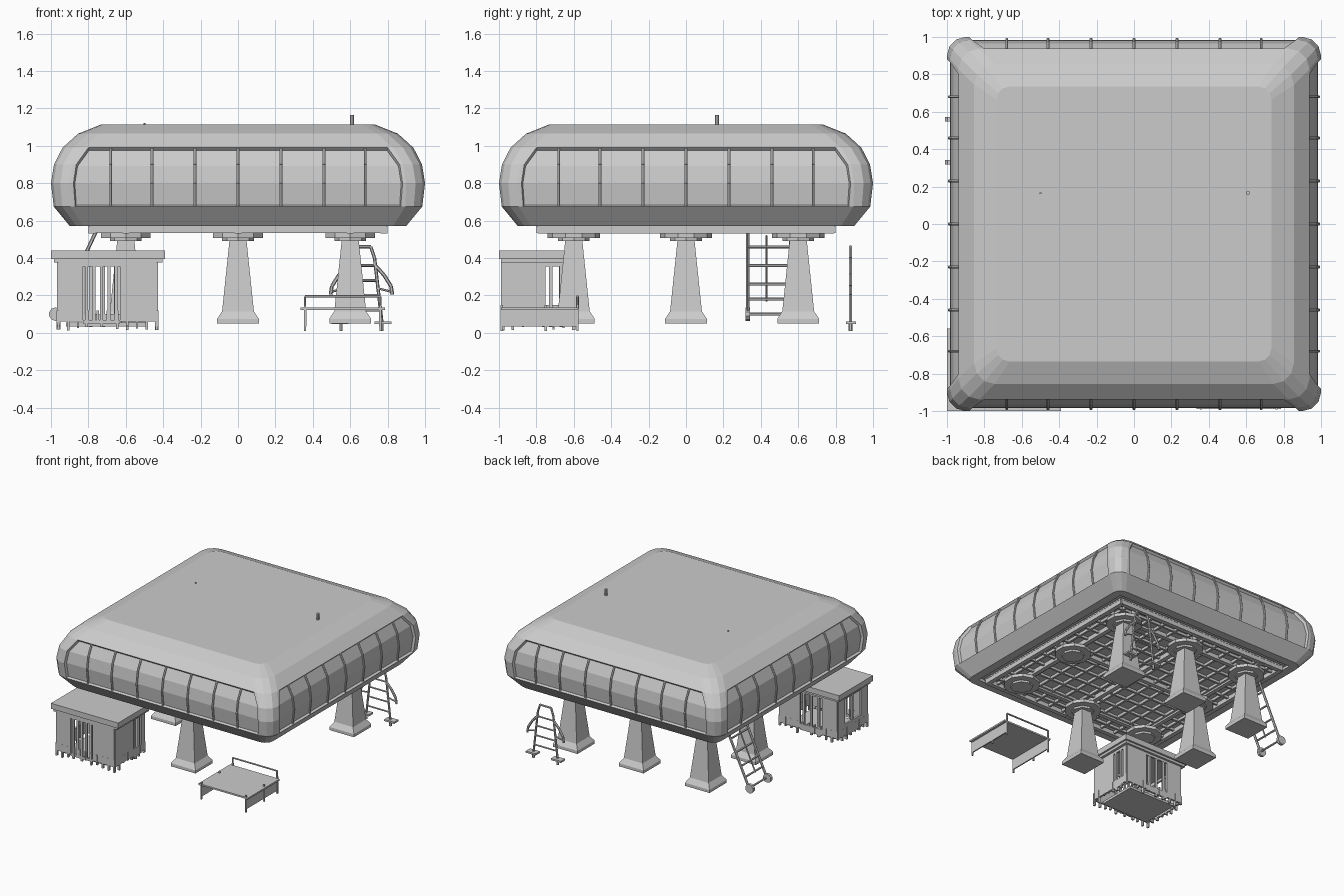
import bpy, bmesh, math, random
from mathutils import Vector, Matrix

if "Cube" in bpy.data.objects:
    bpy.data.objects.remove(bpy.data.objects["Cube"])
random.seed(4)


def finish(bm, name):
    bmesh.ops.recalc_face_normals(bm, faces=bm.faces)
    me = bpy.data.meshes.new(name)
    bm.to_mesh(me)
    bm.free()
    ob = bpy.data.objects.new(name, me)
    bpy.context.collection.objects.link(ob)
    return ob


def box(bm, x0, x1, y0, y1, z0, z1):
    m = Matrix.Translation(((x0 + x1) / 2, (y0 + y1) / 2, (z0 + z1) / 2)) @ Matrix.Diagonal((x1 - x0, y1 - y0, z1 - z0, 1))
    bmesh.ops.create_cube(bm, size=1, matrix=m)


def rod(bm, p, q, r=.006, n=6):
    p, q = Vector(p), Vector(q)
    d = q - p
    m = Matrix.Translation((p + q) / 2) @ d.to_track_quat('Z', 'Y').to_matrix().to_4x4()
    bmesh.ops.create_cone(bm, cap_ends=True, segments=n, radius1=r, radius2=r, depth=d.length, matrix=m)


def path(bm, pts, r=.006):
    for p, q in zip(pts, pts[1:]):
        rod(bm, p, q, r)


def loft(bm, rings):
    vs = [[bm.verts.new(p) for p in ring] for ring in rings]
    n = len(vs[0])
    rows = [[bm.faces.new((a[i], a[(i + 1) % n], b[(i + 1) % n], b[i])) for i in range(n)]
            for a, b in zip(vs, vs[1:])]
    return rows, bm.faces.new(vs[0][::-1]), bm.faces.new(vs[-1])


# Main hall: rounded-square rings (half extent, z, corner radius, window half width)
LEVELS = [(.90, .572, .07, .80), (.985, .675, .09, .87), (1.0, .80, .10, .88), (.984, .90, .10, .865),
          (.938, .99, .11, .80), (.855, 1.065, .11, .72), (.735, 1.113, .07, .64)]


def hall_ring(h, z, r, w):
    side = [(-w, -h), (w, -h)] + [(h - r + r * math.sin(t), -h + r - r * math.cos(t))
                                  for t in (0, math.pi / 6, math.pi / 3, math.pi / 2)]
    return [Matrix.Rotation(k * math.pi / 2, 3, 'Z') @ Vector((x, y, z)) for k in range(4) for x, y in side]


bm = bmesh.new()
rows, bottom, top = loft(bm, [hall_ring(*l) for l in LEVELS])
bmesh.ops.recalc_face_normals(bm, faces=bm.faces)
bmesh.ops.inset_region(bm, faces=[bottom], thickness=.07)
bmesh.ops.inset_region(bm, faces=[bottom], thickness=.004, depth=-.018)
for k in range(4):
    glass = [rows[j][k * 6] for j in (1, 2, 3)]
    bmesh.ops.inset_region(bm, faces=glass, thickness=.008, depth=-.02)
finish(bm, "main_hall")

# Window mullions following the wall profile
bm = bmesh.new()
for k in range(4):
    rot = Matrix.Rotation(k * math.pi / 2, 3, 'Z')
    for x in (-.68, -.46, -.23, 0, .23, .46, .68):
        path(bm, [rot @ Vector((x, -h + .012, z)) for h, z, r, w in LEVELS[1:5]], .008)
finish(bm, "window_mullions")

# Underside lattice of main and secondary beams
bm = bmesh.new()
box(bm, -.80, .80, -.80, .80, .568, .58)
for c in (-.78, -.6, 0, .6, .78):
    box(bm, c - .018, c + .018, -.79, .79, .532, .572)
    box(bm, -.79, .79, c - .018, c + .018, .534, .573)
for i in range(12):
    c = -.70 + i * 1.4 / 11
    box(bm, c - .008, c + .008, -.79, .79, .546, .574)
    box(bm, -.79, .79, c - .008, c + .008, .548, .575)
finish(bm, "floor_beams")

# Support discs under eight grid points
bm = bmesh.new()
for x in (-.6, 0, .6):
    for y in (-.6, 0, .6):
        if (x, y) != (0, 0):
            rod(bm, (x, y, .508), (x, y, .534), .14, 10)
            rod(bm, (x, y, .492), (x, y, .508), .085, 8)
finish(bm, "support_discs")

# Tapered square pillars with flared feet
for i, (px, py) in enumerate([(.6, .6), (0, .6), (-.6, .6), (-.6, 0), (0, -.6)]):
    bm = bmesh.new()
    prof = [(.112, .05), (.112, .075), (.085, .115), (.045, .50)]
    loft(bm, [[(px + sx * h, py + sy * h, z) for sx, sy in ((-1, -1), (1, -1), (1, 1), (-1, 1))] for h, z in prof])
    finish(bm, f"pillar_{i + 1}")

# Cabin: roof, floor and four thin walls with barred openings
X0, X1, Y0, Y1 = -.96, -.435, -.98, -.60
bm = bmesh.new()
box(bm, -1.0, -.39, -1.0, -.56, .395, .44)
box(bm, -.985, -.405, -.99, -.575, .375, .397)
finish(bm, "cabin_roof")
bm = bmesh.new()
box(bm, -.92, -.49, -.95, -.63, .035, .055)
finish(bm, "cabin_floor")


def wall(name, axis, c, a, b, o0, o1, sill, bars):
    bm = bmesh.new()

    def piece(u0, u1, z0, z1, t=.008):
        if axis == 'x':
            box(bm, u0, u1, c - t, c + t, z0, z1)
        else:
            box(bm, c - t, c + t, u0, u1, z0, z1)
    piece(a, o0, .06, .38)
    piece(o1, b, .06, .38)
    piece(o0, o1, .355, .38)
    piece(o0, o1, .05, sill)
    for i in range(bars):
        u = o0 + (i + .5) * (o1 - o0) / bars
        piece(u - .009, u + .009, random.choice((.03, .05)), .36, .007)
    n = int((b - a) / .05)
    for i in range(n + 1):
        u = a + i * (b - a) / n
        piece(u - .006, u + .006, random.uniform(.01, .06), .12, .01)
    finish(bm, name)


wall("cabin_front_wall", 'x', Y0, X0, X1, -.83, -.63, .07, 5)
wall("cabin_back_wall", 'x', Y1, X0, X1, -.82, -.62, .10, 3)
wall("cabin_right_wall", 'y', X1, Y0, Y1, -.75, -.64, .12, 2)
wall("cabin_left_wall", 'y', X0, Y0, Y1, -.89, -.68, .15, 1)

# Low loading platform with skirts, legs and rear rail
bm = bmesh.new()
box(bm, .335, .785, -.99, -.58, .122, .135)
box(bm, .355, .365, -.99, -.58, .035, .125)
box(bm, .755, .765, -.99, -.58, .035, .125)
finish(bm, "platform")
bm = bmesh.new()
for x in (.358, .762):
    for y in (-.985, -.75, -.58):
        box(bm, x - .006, x + .006, y - .006, y + .006, .01, .15)
path(bm, [(.358, -.58, .13), (.358, -.58, .195), (.762, -.58, .195), (.762, -.58, .13)], .007)
finish(bm, "platform_frame")

# Back ladder: flaring stringers with curved side arms
bm = bmesh.new()
CX, Y = .66, .88
for s in (-1, 1):
    path(bm, [(CX, Y, .46), (CX + s * .05, Y, .46), (CX + s * .07, Y, .40), (CX + s * .11, Y, .05)], .009)
    path(bm, [(CX + s * .065, Y, .37), (CX + s * .12, Y, .31), (CX + s * .158, Y, .25), (CX + s * .165, Y, .205)], .010)
    rod(bm, (CX + s * .08, Y, .24), (CX + s * .16, Y, .22), .006)
    box(bm, CX + s * .115 - .045, CX + s * .115 + .045, .855, .91, .048, .062)
    rod(bm, (CX + s * .11, Y, .01), (CX + s * .11, Y, .05), .010)
for z in (.12, .20, .28, .36):
    w = .07 + (.40 - z) * .115
    rod(bm, (CX - w, Y, z), (CX + w, Y, z), .007)
finish(bm, "back_ladder")

# Side ladder leaning on the hall, with wheels at its foot
bm = bmesh.new()


def lean(y, z):
    return (-.97 + (z - .09) * .21 / .45, y, z)


for y in (.33, .56):
    rod(bm, lean(y, .08), lean(y, .54), .010)
    x, _, z = lean(y, .10)
    rod(bm, (x - .01, y - .012, z), (x - .01, y + .012, z), .036, 10)
rod(bm, lean(.43, .17), lean(.43, .52), .006)
for z in (.10, .18, .26, .36, .46):
    rod(bm, lean(.33, z), lean(.56, z), .008)
finish(bm, "side_ladder")

# Roof pipe and small roof stud
bm = bmesh.new()
rod(bm, (.61, .165, 1.11), (.61, .165, 1.165), .011, 8)
rod(bm, (-.50, .165, 1.11), (-.50, .165, 1.122), .006, 6)
finish(bm, "roof_pipes")
